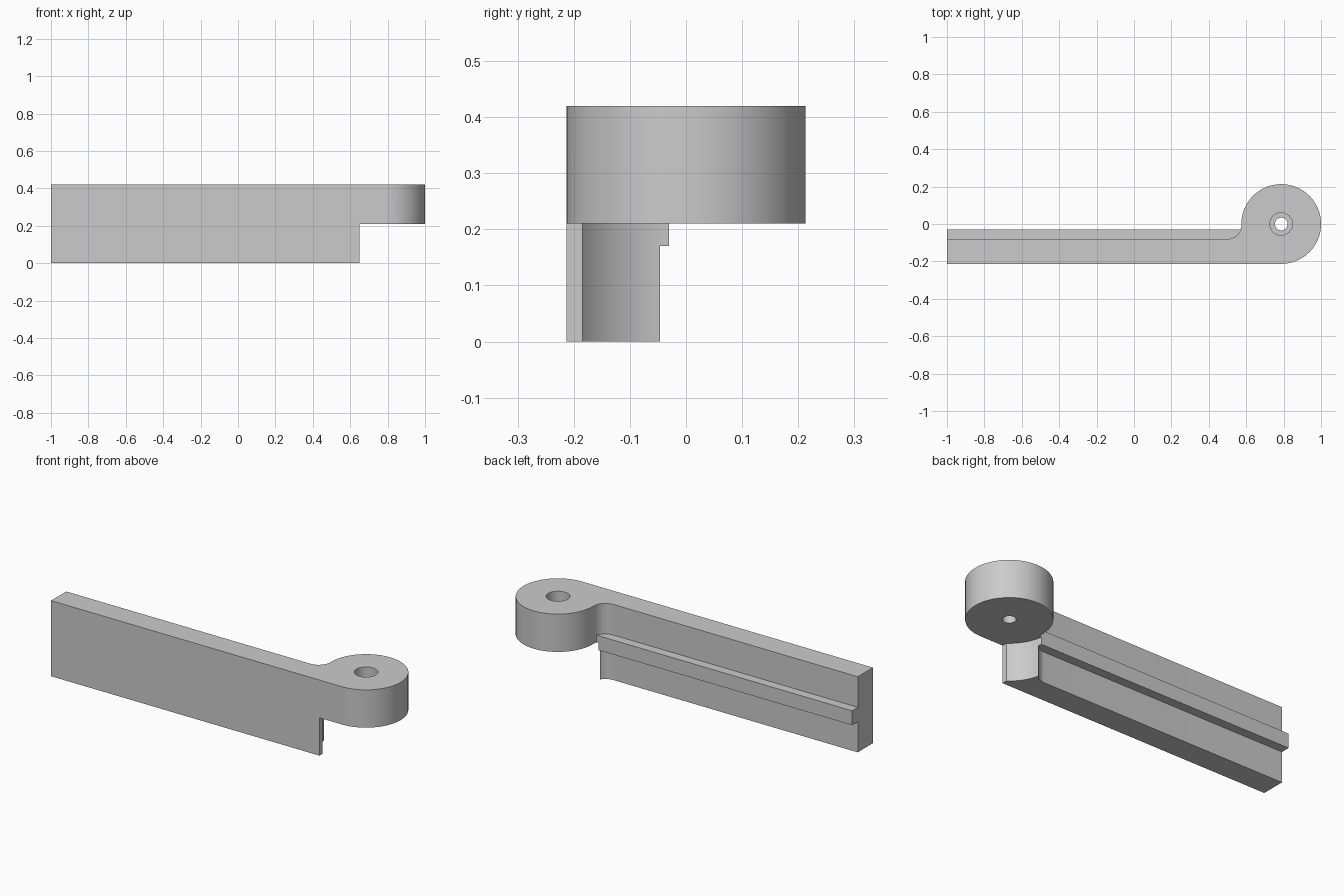
import bpy
import bmesh
from math import atan2, cos, pi, sin, sqrt

default = bpy.data.objects.get("Cube")
if default:
    bpy.data.objects.remove(default, do_unlink=True)

HEIGHT, MID = 0.42, 0.21
HUB_X, HUB_R = 0.787, 0.213          # hub centre lies on y = 0
BACK, FILLET_X, FILLET_R = -0.08, 0.5, 0.074
RELIEF_X, RELIEF_R = 0.65, 0.23

grey = bpy.data.materials.new("light_grey")
grey.use_nodes = True
colour = (0.6, 0.6, 0.6, 1)
grey.diffuse_color = colour
grey.node_tree.nodes["Principled BSDF"].inputs["Base Color"].default_value = colour


def arc(cx, cy, r, start, end, steps):
    return [(cx + r * cos(start + (end - start) * i / steps),
             cy + r * sin(start + (end - start) * i / steps)) for i in range(steps + 1)]


def prism(name, points, z0, z1):
    """Extrude a counter-clockwise outline from z0 to z1."""
    bm = bmesh.new()
    base = bm.faces.new([bm.verts.new((x, y, z0)) for x, y in points])
    top = bmesh.ops.extrude_face_region(bm, geom=[base])["geom"]
    verts = [v for v in top if isinstance(v, bmesh.types.BMVert)]
    bmesh.ops.translate(bm, verts=verts, vec=(0, 0, z1 - z0))
    bmesh.ops.recalc_face_normals(bm, faces=bm.faces)
    mesh = bpy.data.meshes.new(name)
    bm.to_mesh(mesh)
    bm.free()
    mesh.materials.append(grey)
    obj = bpy.data.objects.new(name, mesh)
    bpy.context.collection.objects.link(obj)
    return obj


def box(name, x0, x1, y0, y1, z0, z1):
    return prism(name, [(x0, y0), (x1, y0), (x1, y1), (x0, y1)], z0, z1)


def disc(name, r, z0, z1, steps=96):
    return prism(name, arc(HUB_X, 0, r, 0, 2 * pi, steps)[:-1], z0, z1)


def combine(target, tool, operation):
    mod = target.modifiers.new(tool.name, "BOOLEAN")
    mod.operation, mod.solver, mod.object = operation, "EXACT", tool
    bpy.context.view_layer.objects.active = target
    bpy.ops.object.modifier_apply(modifier=mod.name)
    bpy.data.objects.remove(tool, do_unlink=True)


# Bar flowing into a round hub, with a fillet behind the joint
fillet_y = BACK + FILLET_R
angle = atan2(fillet_y, FILLET_X - HUB_X) % (2 * pi)
outline = [(-1, -HUB_R)]
outline += arc(HUB_X, 0, HUB_R, -pi / 2, angle, 96)
outline += arc(FILLET_X, fillet_y, FILLET_R, angle - pi, -pi / 2, 20)[1:]
outline += [(-1, BACK)]
arm = prism("hinge_arm", outline, 0, HEIGHT)

# Rib along the back
combine(arm, box("rib", -1, 0.62, -0.12, -0.03, 0.17, 0.25), "UNION")

# Clearance below the hub
combine(arm, box("end_cut", RELIEF_X, 1.2, -0.4, 0.4, -0.1, MID), "DIFFERENCE")
combine(arm, disc("round_cut", RELIEF_R, -0.1, MID), "DIFFERENCE")

# Pin hole with a counterbore
combine(arm, disc("pin_hole", 0.034, 0.1, 0.5, 48), "DIFFERENCE")
combine(arm, disc("counterbore", 0.06, 0.3, 0.5, 48), "DIFFERENCE")

bpy.ops.object.select_all(action="DESELECT")
arm.select_set(True)
bpy.context.view_layer.objects.active = arm
bpy.ops.object.shade_smooth_by_angle(angle=pi / 6)
